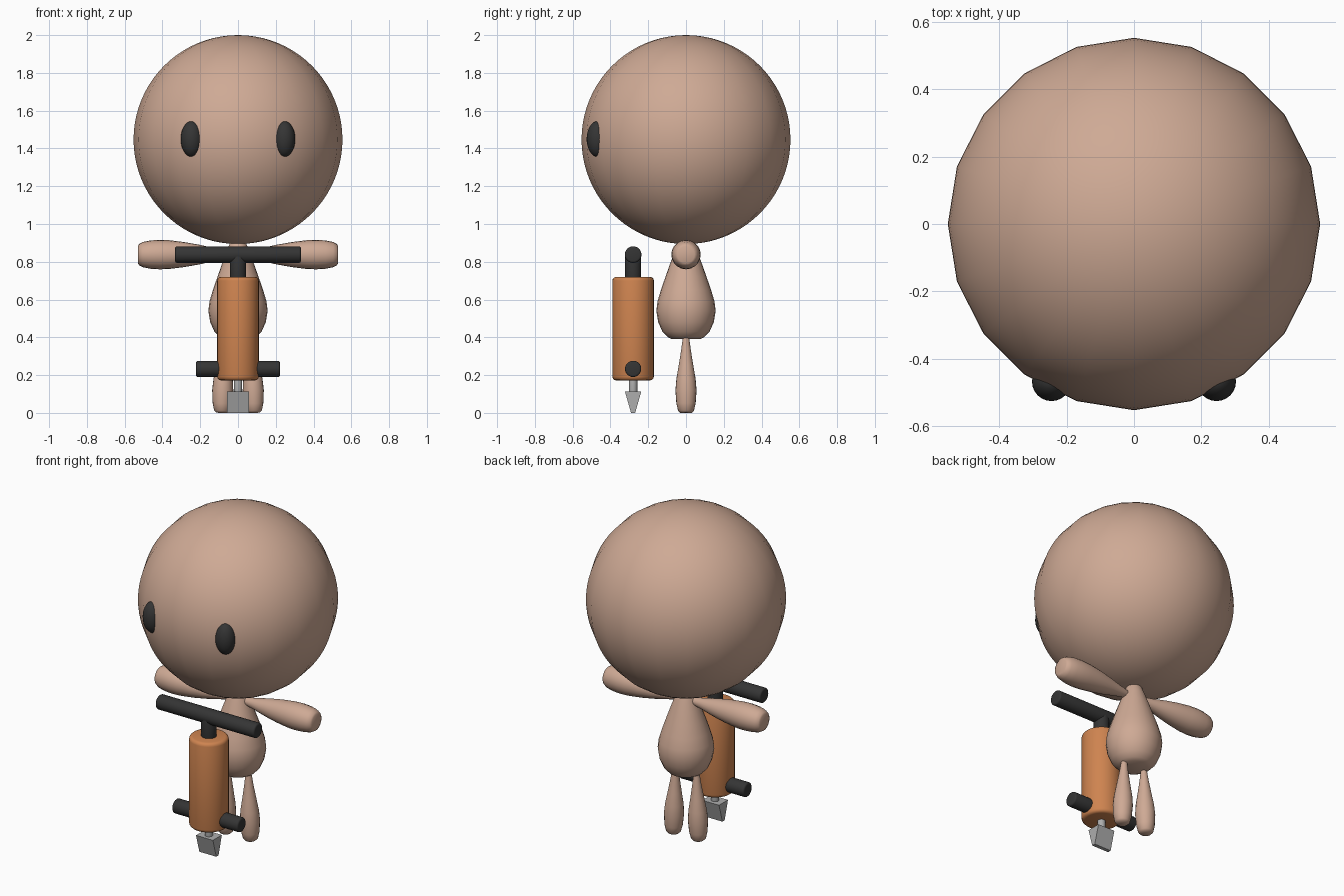
import bpy, math
from mathutils import Matrix, Vector

if "Cube" in bpy.data.objects:
    bpy.data.objects.remove(bpy.data.objects["Cube"])


def material(name, rgb):
    m = bpy.data.materials.new(name)
    m.diffuse_color = (*rgb, 1)
    m.use_nodes = True
    m.node_tree.nodes["Principled BSDF"].inputs["Base Color"].default_value = m.diffuse_color
    return m


SKIN = material("skin", (0.62, 0.40, 0.30))
BLACK = material("black", (0.035, 0.035, 0.035))
ORANGE = material("orange", (0.62, 0.23, 0.08))
STEEL = material("steel", (0.42, 0.42, 0.42))


def finish(name, mat, angle=40):
    ob = bpy.context.object
    ob.name = name
    ob.data.materials.clear()
    ob.data.materials.append(mat)
    bpy.ops.object.shade_smooth_by_angle(angle=math.radians(angle))
    return ob


def ball(name, mat, loc, scale, segs, rings):
    bpy.ops.mesh.primitive_uv_sphere_add(segments=segs, ring_count=rings, radius=1, location=loc)
    bpy.context.object.scale = scale
    bpy.ops.object.transform_apply(location=False, rotation=False, scale=True)
    return finish(name, mat, 60)


def lathe(name, mat, profile, start, end=None, segs=20, angle=50):
    """Revolve (distance, radius) rings along the axis from start towards end."""
    axis = (Vector(end) - Vector(start)).normalized()
    rot = axis.to_track_quat('Z', 'Y').to_matrix().to_4x4()
    verts, faces = [], []
    for d, r in profile:
        for i in range(segs):
            a = 2 * math.pi * i / segs
            verts.append((r * math.cos(a), r * math.sin(a), d))
    for k in range(len(profile) - 1):
        for i in range(segs):
            j = (i + 1) % segs
            faces.append((k * segs + i, k * segs + j, (k + 1) * segs + j, (k + 1) * segs + i))
    faces.append(tuple(reversed(range(segs))))
    faces.append(tuple(range((len(profile) - 1) * segs, len(profile) * segs)))
    me = bpy.data.meshes.new(name)
    me.from_pydata(verts, [], faces)
    me.transform(Matrix.Translation(start) @ rot)
    ob = bpy.data.objects.new(name, me)
    bpy.context.collection.objects.link(ob)
    bpy.ops.object.select_all(action='DESELECT')
    ob.select_set(True)
    bpy.context.view_layer.objects.active = ob
    return finish(name, mat, angle)


def rod(name, mat, start, end, radius, bevel, segs=32):
    """Cylinder with rounded rims."""
    length = (Vector(end) - Vector(start)).length
    arc = [(bevel * (1 - math.cos(t)), radius - bevel * (1 - math.sin(t)))
           for t in (0, math.pi / 6, math.pi / 3, math.pi / 2)]
    profile = arc + [(length - d, r) for d, r in reversed(arc)]
    return lathe(name, mat, profile, start, end, segs, 40)


# Head
ball("head", SKIN, (0, 0, 1.447), (0.553, 0.553, 0.553), 20, 40)

# Pear-shaped body
lathe("body", SKIN, [(0, 0.075), (0.012, 0.098), (0.04, 0.125), (0.09, 0.147), (0.15, 0.157),
                     (0.2, 0.151), (0.26, 0.133), (0.33, 0.109), (0.4, 0.084), (0.46, 0.062),
                     (0.51, 0.042), (0.53, 0.03)], (0, 0, 0.39), (0, 0, 1), 24)

# Eyes, arms and legs on both sides
arm = [(0, 0.018), (0.08, 0.032), (0.17, 0.052), (0.25, 0.066), (0.33, 0.076), (0.38, 0.078),
       (0.43, 0.075), (0.47, 0.067), (0.49, 0.056), (0.496, 0.045)]
leg = [(0, 0.03), (0.012, 0.042), (0.05, 0.051), (0.12, 0.056), (0.18, 0.051),
       (0.25, 0.039), (0.33, 0.026), (0.42, 0.014)]
for s, side in ((-1, "left"), (1, "right")):
    ball(side + "_eye", BLACK, (s * 0.245, -0.468, 1.45), (0.058, 0.058, 0.095), 24, 16)
    lathe(side + "_arm", SKIN, arm, (s * 0.034, 0, 0.838), (s, 0, 0.838))
    lathe(side + "_leg", SKIN, leg, (s * 0.085, 0, 0), (s * 0.07, 0, 0.42))

# Road drill: barrel, stem, handlebar, foot pegs
Y = -0.28
rod("drill_barrel", ORANGE, (0, Y, 0.172), (0, Y, 0.72), 0.11, 0.02)
rod("drill_stem", BLACK, (0, Y, 0.70), (0, Y, 0.84), 0.043, 0.005)
rod("handlebar", BLACK, (-0.333, Y, 0.838), (0.333, Y, 0.838), 0.044, 0.01)
rod("foot_pegs", BLACK, (-0.222, Y, 0.233), (0.222, Y, 0.233), 0.043, 0.01)

# Chisel shaft and wedge bit
rod("chisel_shaft", STEEL, (0, Y, 0.09), (0, Y, 0.19), 0.022, 0.002, 20)
bpy.ops.mesh.primitive_cube_add(size=1, location=(0, Y, 0.056))
for v in bpy.context.object.data.vertices:
    top = v.co.z > 0
    v.co = (v.co.x * 0.114, v.co.y * (0.086 if top else 0.022), 0.056 if top else -0.056)
finish("chisel_bit", STEEL, 20)
